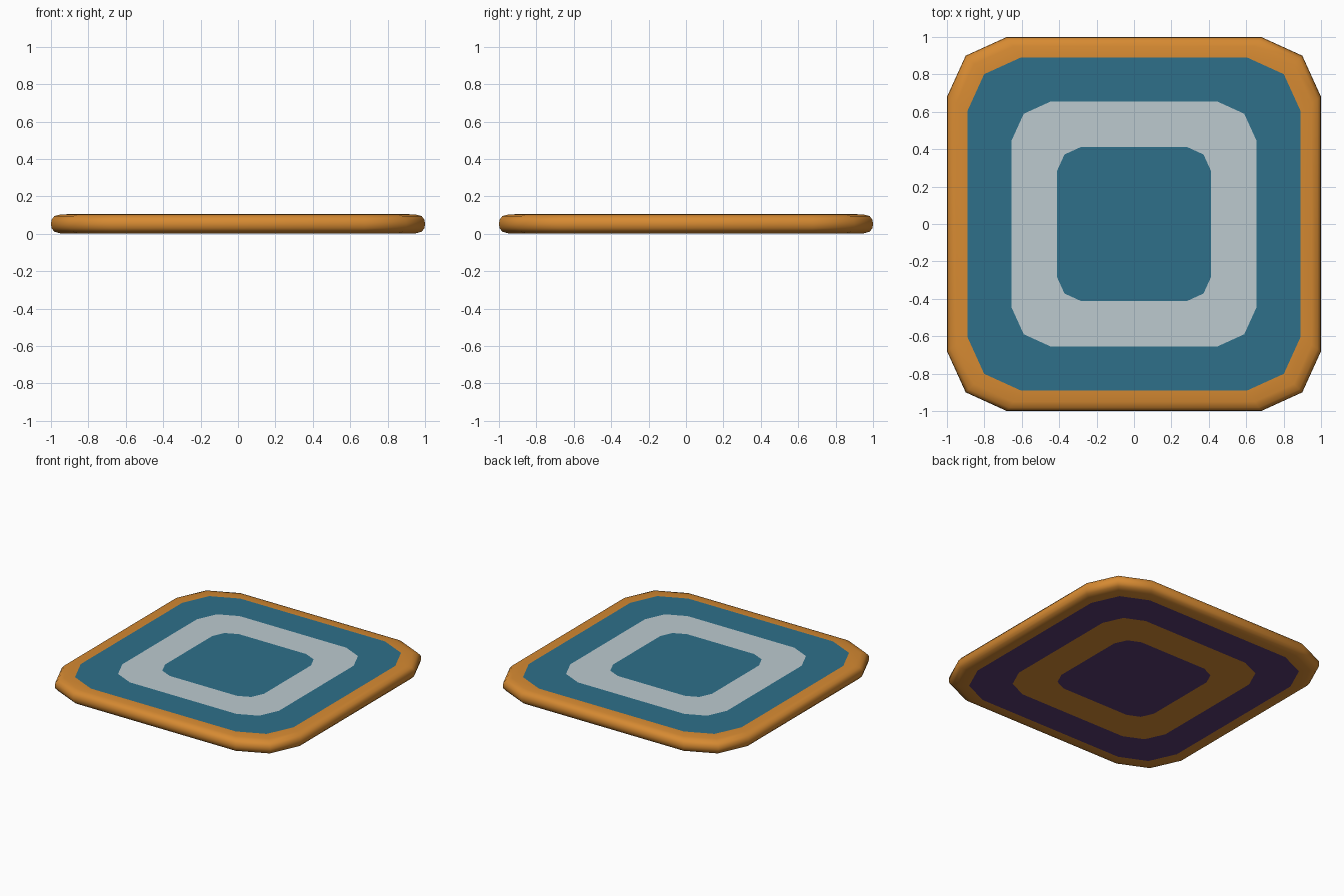
import bpy, bmesh, math

if "Cube" in bpy.data.objects:
    bpy.data.objects.remove(bpy.data.objects["Cube"])

H = 0.105  # mat thickness


def material(name, rgb):
    lin = [((c / 255 + 0.055) / 1.055) ** 2.4 for c in rgb]
    m = bpy.data.materials.new(name)
    m.diffuse_color = (*lin, 1)
    m.use_nodes = True
    m.node_tree.nodes["Principled BSDF"].inputs["Base Color"].default_value = m.diffuse_color
    return m


orange = material("orange", (214, 138, 50))
teal = material("teal", (46, 112, 138))
pale = material("pale grey", (188, 202, 207))
purple = material("dark purple", (88, 59, 112))

# Unit outline: rounded square, one corner turned four times
CORNER = [(1, 0.68), (0.9, 0.9), (0.68, 1)]
OUTLINE = []
for k in range(4):
    for x, y in CORNER:
        for _ in range(k):
            x, y = -y, x
        OUTLINE.append((x, y))


def loft(name, stations, mat, cap=False):
    """Join scaled outlines given as (scale, z); optionally fill the last one."""
    bm = bmesh.new()
    rings = [[bm.verts.new((x * s, y * s, z)) for x, y in OUTLINE] for s, z in stations]
    n = len(OUTLINE)
    for a, b in zip(rings, rings[1:]):
        for i in range(n):
            j = (i + 1) % n
            bm.faces.new((a[i], a[j], b[j], b[i]))
    if cap:
        f = bm.faces.new(rings[-1])
        if stations[-1][1] < H / 2:
            f.normal_flip()
    me = bpy.data.meshes.new(name)
    bm.to_mesh(me)
    bm.free()
    me.materials.append(mat)
    ob = bpy.data.objects.new(name, me)
    bpy.context.collection.objects.link(ob)
    return ob


# Rounded border, from the underside round to the top
rim = loft("border", [(0.89, 0), (0.95, 0.002), (0.982, 0.011), (0.997, 0.03), (1, 0.052),
                      (0.997, 0.075), (0.982, 0.094), (0.95, H - 0.002), (0.89, H)], orange)
rim.data.shade_smooth()

# Flat panels on both sides
for side, z, field, band in (("top", H, teal, pale), ("bottom", 0, purple, orange)):
    order = 1 if z else -1
    loft(side + "_outer_field", [(0.89, z), (0.655, z)][::order], field)
    loft(side + "_band", [(0.655, z), (0.413, z)][::order], band)
    loft(side + "_centre", [(0.413, z)], field, cap=True)
